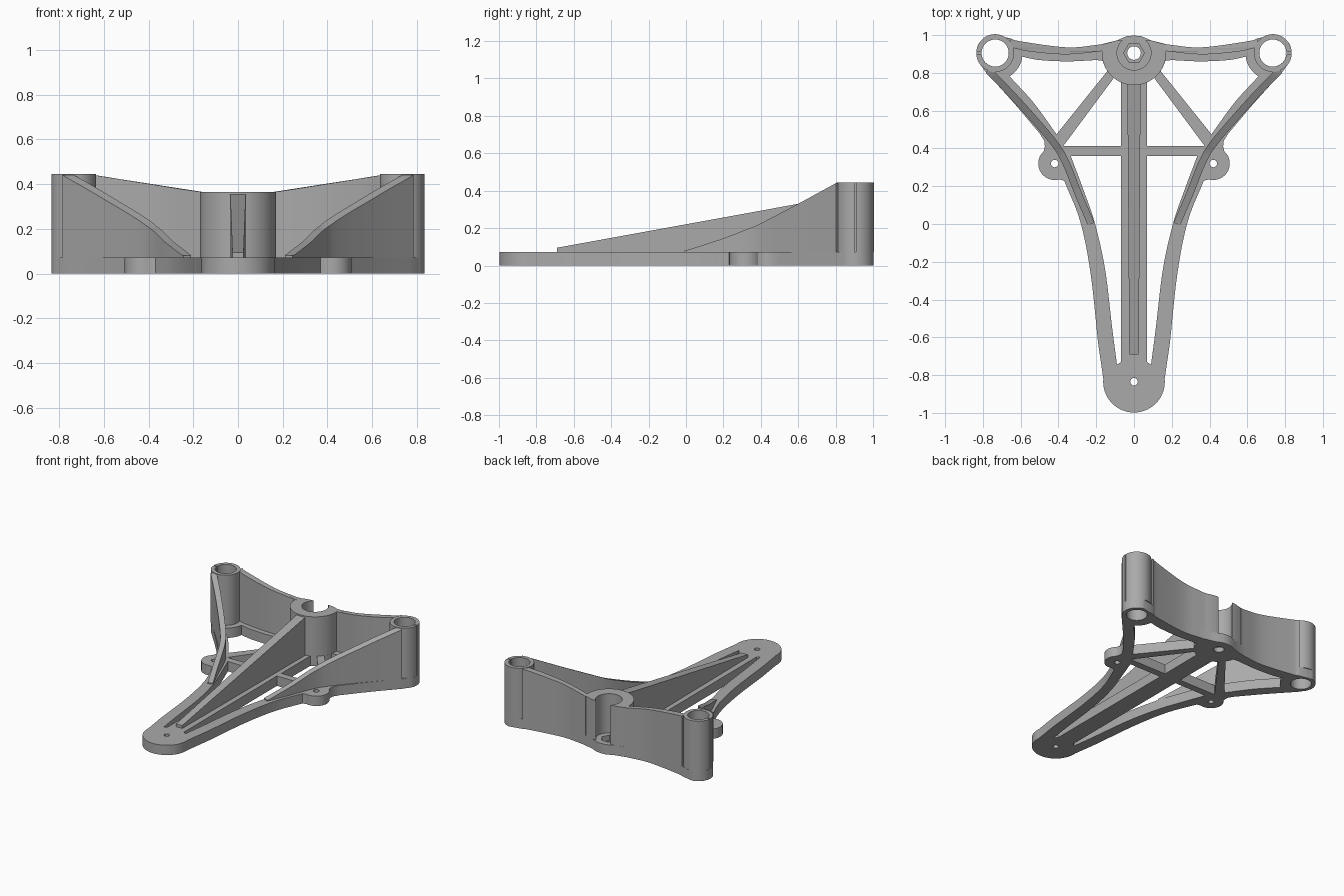
import bpy, bmesh
from math import sin, cos, radians
from mathutils import Vector

cube = bpy.data.objects.get("Cube")
if cube:
    bpy.data.objects.remove(cube, do_unlink=True)

grey = bpy.data.materials.new("plain_grey")
grey.use_nodes = True
COLOR = (0.4, 0.4, 0.4, 1)
grey.diffuse_color = COLOR
grey.node_tree.nodes["Principled BSDF"].inputs["Base Color"].default_value = COLOR

H = 0.073          # plate thickness
TOP = 0.445        # post height
BOSS = (0, 0.905)
POST = (0.735, 0.905)
EAR = (0.42, 0.32)
NOSE = (0, -0.835)


def arc(c, r, a0, a1, n=24):
    steps = [radians(a0 + (a1 - a0) * i / n) for i in range(n + 1)]
    return [(c[0] + r * cos(a), c[1] + r * sin(a)) for a in steps]


def circle(c, r, n=32):
    return arc(c, r, 0, 360, n)[:-1]


def spline(pts, n=6):
    """Smooth path through the points."""
    p = [Vector(q) for q in pts]
    p = [2 * p[0] - p[1]] + p + [2 * p[-1] - p[-2]]
    out = []
    for a, b, c, d in zip(p, p[1:], p[2:], p[3:]):
        for i in range(n):
            t = i / n
            out.append((2 * b + (c - a) * t + (2 * a - 5 * b + 4 * c - d) * t * t
                        + (3 * b - a - 3 * c + d) * t ** 3) / 2)
    out.append(p[-2])
    return [(v.x, v.y) for v in out]


def flip(loop):
    return [(-x, y) for x, y in loop]


def interp(table, v):
    for (a, p), (b, q) in zip(table, table[1:]):
        if v <= b:
            return p + (q - p) * max(0, v - a) / (b - a)
    return table[-1][1]


def prism(name, loops, z0, z1, top=None):
    """Extrude closed outlines (inner loops are holes); top(x, y) slopes the lid."""
    cu = bpy.data.curves.new(name, 'CURVE')
    cu.dimensions = '2D'
    cu.fill_mode = 'BOTH'
    cu.extrude = (z1 - z0) / 2
    for loop in loops:
        s = cu.splines.new('POLY')
        s.points.add(len(loop) - 1)
        for pt, (x, y) in zip(s.points, loop):
            pt.co = (x, y, 0, 1)
        s.use_cyclic_u = True
    tmp = bpy.data.objects.new(name + "_outline", cu)
    bpy.context.collection.objects.link(tmp)
    me = bpy.data.meshes.new_from_object(
        tmp.evaluated_get(bpy.context.evaluated_depsgraph_get()))
    bpy.data.objects.remove(tmp, do_unlink=True)
    bpy.data.curves.remove(cu)
    bm = bmesh.new()
    bm.from_mesh(me)
    bmesh.ops.remove_doubles(bm, verts=bm.verts, dist=1e-5)
    for v in bm.verts:
        if v.co.z < 0:
            v.co.z = z0
        else:
            v.co.z = top(v.co.x, v.co.y) if top else z1
    bmesh.ops.recalc_face_normals(bm, faces=bm.faces)
    bm.to_mesh(me)
    bm.free()
    me.name = name
    me.materials.clear()
    me.materials.append(grey)
    ob = bpy.data.objects.new(name, me)
    bpy.context.collection.objects.link(ob)
    bpy.ops.object.select_all(action='DESELECT')
    ob.select_set(True)
    bpy.context.view_layer.objects.active = ob
    bpy.ops.object.shade_smooth_by_angle(angle=radians(30))
    return ob


# Base plate outline, one half from nose to back centre
back_edge = spline([(0.655, 0.983), (0.60, 0.967), (0.354, 0.935), (0.18, 0.95)])
half = (arc(NOSE, 0.163, -90, 5)
        + spline([(0.19, -0.63), (0.23, -0.26), (0.285, 0.015), (0.37, 0.23)])
        + arc(EAR, 0.087, -105, 48)
        + [(0.472, 0.41), (0.475, 0.44)]
        + spline([(0.50, 0.48), (0.64, 0.645), (0.79, 0.81)])
        + arc(POST, 0.1, -45, 80)
        + back_edge + [(0.09, 0.972), (0.04, 0.994), (0, 0.998)])
outline = half + flip(half)[-2:0:-1]

# Plate windows on one side
front_window = [(0.068, 0.36), (0.068, -0.73)] + spline(
    [(0.09, -0.745), (0.115, -0.555), (0.153, -0.24), (0.206, 0), (0.26, 0.16), (0.335, 0.36)])
middle_window = [(0.375, 0.412), (0.068, 0.412)] + arc(BOSS, 0.17, -66, -51, 4)
back_window = (arc(BOSS, 0.17, -34, -14, 6)
               + spline([(0.20, 0.868), (0.35, 0.861), (0.5, 0.868), (0.592, 0.886)])
               + arc(POST, 0.145, 195, 238, 8)
               + spline([(0.645, 0.767), (0.53, 0.64), (0.41, 0.475)]))
hexagon = circle(BOSS, 0.055, 6)
holes = [hexagon, circle(NOSE, 0.02, 16)]
for loop in (front_window, middle_window, back_window, circle(POST, 0.072), circle(EAR, 0.02, 16)):
    holes += [loop, flip(loop)]
prism("base_plate", [outline] + holes, 0, H)

# Floor of the hexagonal nut recess
prism("nut_recess_floor", [hexagon, circle(BOSS, 0.036, 24)], 0, 0.035)

# Central boss, open to the back
boss = (arc(BOSS, 0.17, 16, -196, 40) + [(-0.09, 0.972)]
        + arc(BOSS, 0.09, 132, 408, 36) + [(0.09, 0.972)])
prism("centre_boss", [boss], H, 0.365)

# Sloping spine rib
prism("spine_rib", [[(-0.025, -0.69), (0.025, -0.69), (0.035, 0.745), (-0.035, 0.745)]],
      H, 0.36, lambda x, y: 0.095 + (y + 0.69) * 0.182)

# Side wall follows a curved centre line
mid = spline([(0.227, 0), (0.295, 0.16), (0.368, 0.34), (0.44, 0.45), (0.61, 0.645), (0.772, 0.815)])
outer, inner = [], []
for i, p in enumerate(mid):
    a, b = Vector(mid[max(i - 1, 0)]), Vector(mid[min(i + 1, len(mid) - 1)])
    d = (b - a).normalized() * 0.019
    outer.append((p[0] + d.y, p[1] - d.x))
    inner.append((p[0] - d.y, p[1] + d.x))
side_wall = outer + inner[::-1]
side_top = [(0, 0.08), (0.2, 0.145), (0.38, 0.215), (0.6, 0.33), (0.81, TOP)]

# Back wall and slit corner post
back_wall = back_edge + [(0.155, 0.955)] + spline(
    [(0.155, 0.917), (0.354, 0.898), (0.55, 0.913), (0.65, 0.935)])
back_top = [(0.17, 0.365), (0.64, 0.44), (0.66, TOP)]
post = arc(POST, 0.1, 2.5, 357.5, 48) + arc(POST, 0.072, 356.5, 3.5, 48)

for side, fn in (("left", lambda l: l), ("right", flip)):
    prism(side + "_side_wall", [fn(side_wall)], H, TOP, lambda x, y: interp(side_top, y))
    prism(side + "_back_wall", [fn(back_wall)], H, TOP, lambda x, y: interp(back_top, abs(x)))
    prism(side + "_corner_post", [fn(post)], H, TOP)
